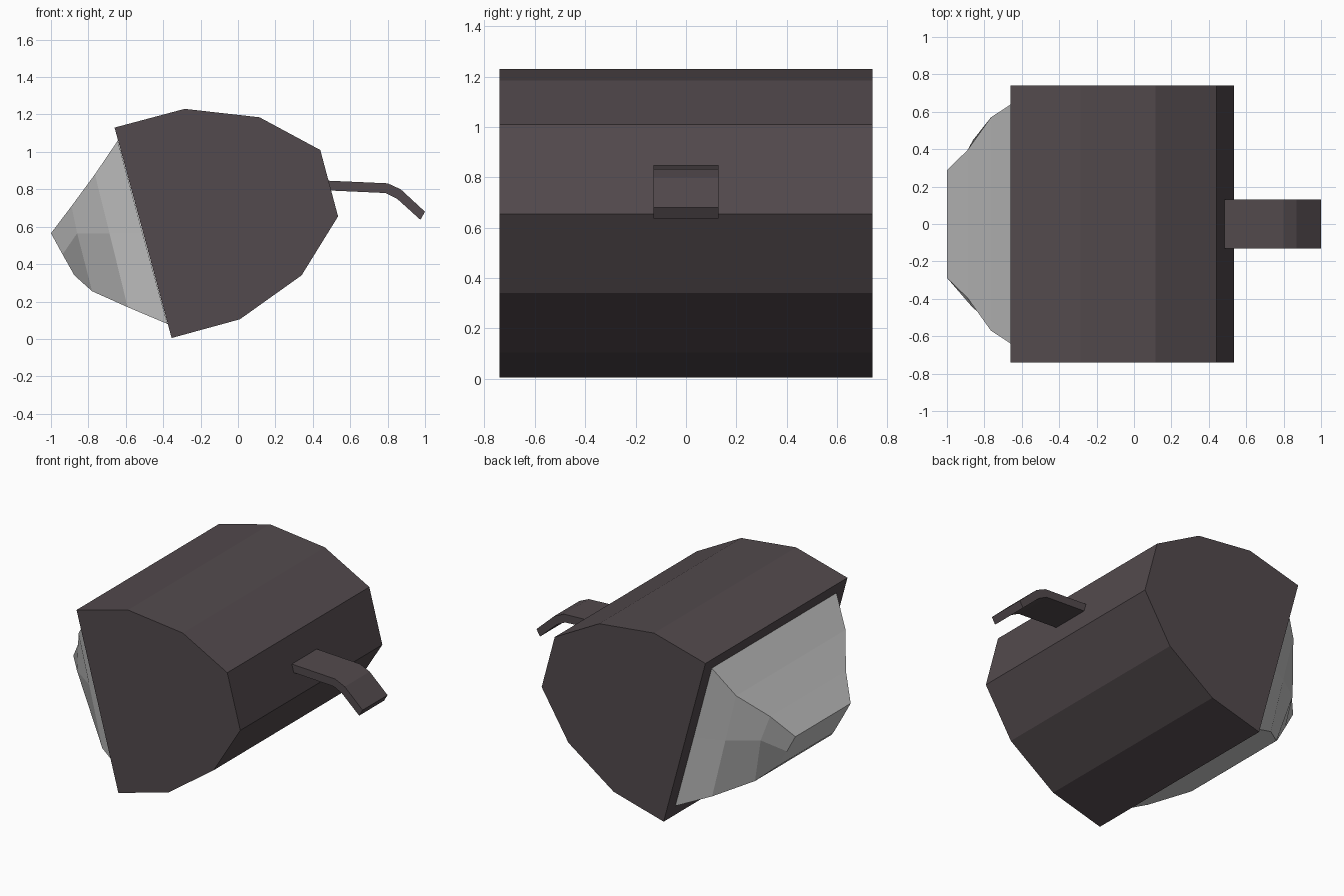
import bpy, bmesh

if "Cube" in bpy.data.objects:
    bpy.data.objects.remove(bpy.data.objects["Cube"])


def material(name, rgb):
    m = bpy.data.materials.new(name)
    m.diffuse_color = (*rgb, 1)
    m.use_nodes = True
    m.node_tree.nodes["Principled BSDF"].inputs["Base Color"].default_value = m.diffuse_color
    return m


def make_object(name, bm, mat):
    bmesh.ops.recalc_face_normals(bm, faces=bm.faces)
    mesh = bpy.data.meshes.new(name)
    bm.to_mesh(mesh)
    bm.free()
    mesh.materials.append(mat)
    ob = bpy.data.objects.new(name, mesh)
    bpy.context.collection.objects.link(ob)
    return ob


def extrude_profile(name, profile, half_width, mat):
    """Extrude an x-z outline symmetrically along y."""
    bm = bmesh.new()
    a = [bm.verts.new((x, -half_width, z)) for x, z in profile]
    b = [bm.verts.new((x, half_width, z)) for x, z in profile]
    bm.faces.new(a)
    bm.faces.new(b[::-1])
    for i in range(len(profile)):
        j = (i + 1) % len(profile)
        bm.faces.new((a[i], a[j], b[j], b[i]))
    return make_object(name, bm, mat)


dark = material("dark_brown_grey", (0.085, 0.068, 0.074))
pale = material("pale_grey", (0.56, 0.56, 0.56))

# Faceted rounded housing
extrude_profile("housing", [(-0.66, 1.13), (-0.285, 1.23), (0.115, 1.185),
                            (0.44, 1.01), (0.535, 0.655), (0.34, 0.34),
                            (0.01, 0.105), (-0.355, 0.005)], 0.74, dark)

# Bent rear tab
extrude_profile("rear_tab", [(0.46, 0.847), (0.80, 0.832), (0.87, 0.80), (1.0, 0.68),
                             (0.975, 0.637), (0.85, 0.75), (0.79, 0.78), (0.46, 0.795)],
                0.13, dark)

# Bulging front: rings of (half width, top xz, side middle, bottom xz)
rings = [
    (0.65, (-0.643, 1.06), (0.65, -0.511, 0.57), (-0.377, 0.08)),
    (0.57, (-0.765, 0.88), (0.57, -0.687, 0.565), (-0.59, 0.17)),
    (0.395, (-0.89, 0.71), (0.45, -0.86, 0.565), (-0.78, 0.255)),
    (0.288, (-1.0, 0.565), (0.288, -0.938, 0.452), (-0.875, 0.34)),
]
bm = bmesh.new()
loops = []
for w, (tx, tz), (my, mx, mz), (bx, bz) in rings:
    pts = [(tx, -w, tz), (tx, w, tz), (mx, my, mz),
           (bx, w, bz), (bx, -w, bz), (mx, -my, mz)]
    loops.append([bm.verts.new(p) for p in pts])
for outer, inner in zip(loops, loops[1:]):
    for i in range(6):
        j = (i + 1) % 6
        bm.faces.new((outer[i], outer[j], inner[j], inner[i]))
bm.faces.new(loops[-1])
bm.faces.new(loops[0][::-1])
make_object("front_bulge", bm, pale)
